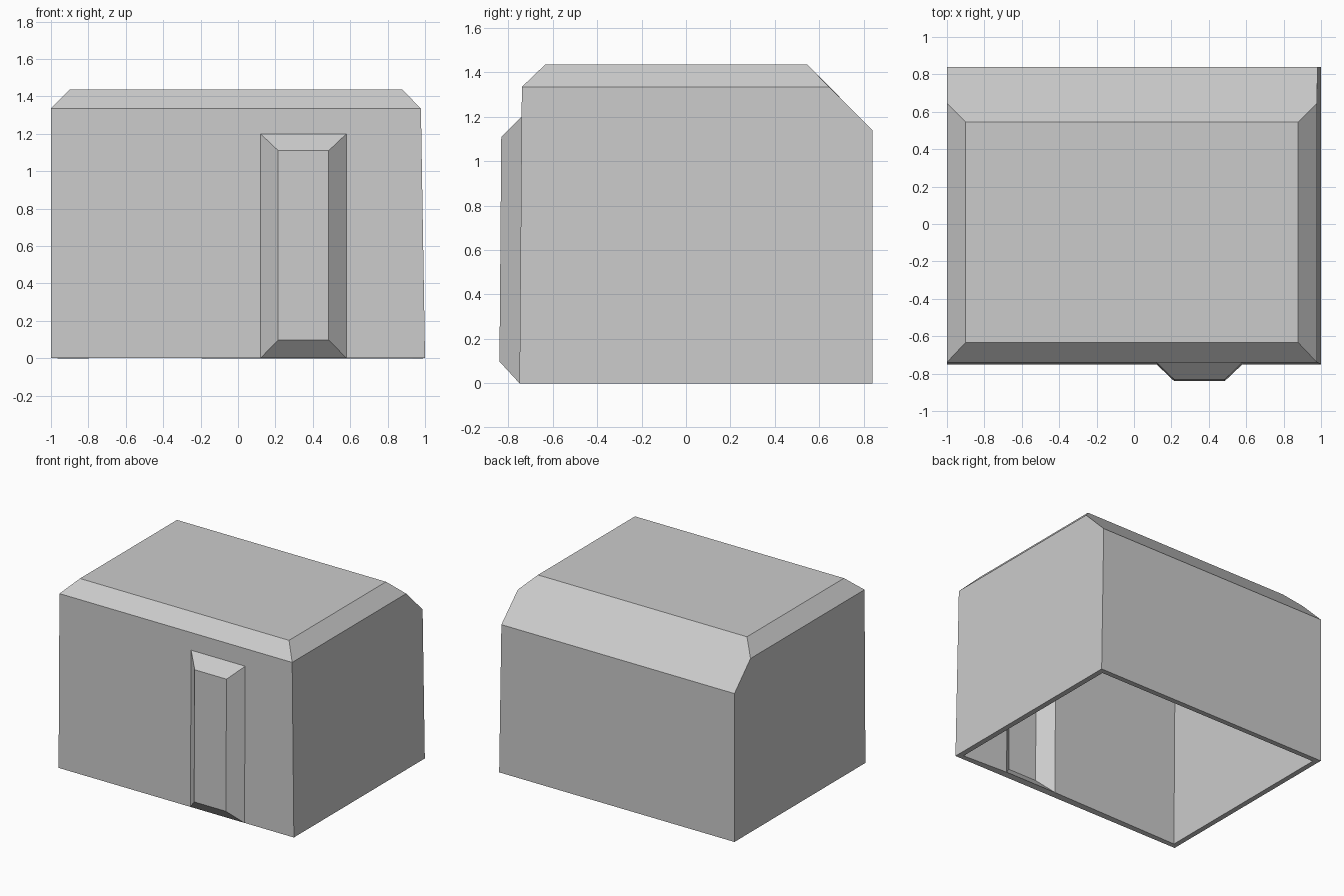
import bpy
import bmesh

cube = bpy.data.objects.get("Cube")
if cube:
    bpy.data.objects.remove(cube, do_unlink=True)

# Single plain material
grey = bpy.data.materials.new("plain grey")
grey.use_nodes = True
colour = (0.6, 0.6, 0.6, 1)
grey.diffuse_color = colour
grey.node_tree.nodes["Principled BSDF"].inputs["Base Color"].default_value = colour

bm = bmesh.new()


def wall_x(z):
    """Right-hand wall leans in slightly towards the top."""
    return 1 - 0.0165 * z


def wall_y(z):
    """Front wall leans in slightly towards the top."""
    return -0.75 + 0.008 * z


def vert(x, y, z):
    return bm.verts.new((x, y, z))


def section(left, right, front, z_front, back, z_back, shoulder=None):
    """Ring corners: front left, front right, back right, back left."""
    return [vert(left, front, z_front), vert(right, front, z_front),
            vert(wall_x(z_back) if shoulder else right, back, z_back),
            vert(left, back, z_back)]


EAVE, BACK_EAVE, TOP = 1.335, 1.14, 1.437
base = section(-1, 1, -0.75, 0, 0.84, 0)
eave = section(-1, wall_x(EAVE), wall_y(EAVE), EAVE, 0.84, BACK_EAVE, True)
roof = section(-0.9, 0.877, -0.633, TOP, 0.545, TOP)
shoulder_r = vert(wall_x(EAVE), 0.645, EAVE)
shoulder_l = vert(-1, 0.645, EAVE)

# Raised door panel: outer frame on the wall, smaller panel pushed forward
frame = [vert(x, wall_y(z), z) for x, z in
         ((0.12, 0), (0.12, 1.2), (0.58, 1.2), (0.58, 0))]
panel = [vert(x, wall_y(z) - 0.091, z) for x, z in
         ((0.215, 0.098), (0.215, 1.11), (0.485, 1.11), (0.485, 0.098))]

faces = [
    [base[0], *frame, base[1], eave[1], eave[0]],            # front wall
    [base[1], base[2], eave[2], shoulder_r, eave[1]],        # right wall
    [base[2], base[3], eave[3], eave[2]],                    # back wall
    [base[3], base[0], eave[0], shoulder_l, eave[3]],        # left wall
    [eave[0], eave[1], roof[1], roof[0]],                    # front bevel
    [eave[1], shoulder_r, roof[2], roof[1]],                 # right bevel
    [shoulder_r, eave[2], eave[3], shoulder_l, roof[3], roof[2]],  # back slope
    [shoulder_l, eave[0], roof[0], roof[3]],                 # left bevel
    roof,                                                    # flat roof
    panel[::-1],                                             # door panel
]
for i in range(4):                                           # door bevels
    j = (i + 1) % 4
    faces.append([frame[j], frame[i], panel[i], panel[j]])
for f in faces:
    bm.faces.new(f)
bmesh.ops.recalc_face_normals(bm, faces=bm.faces)
roof_face = max(bm.faces, key=lambda f: f.calc_center_median().z)
roof_face.normal_update()
if roof_face.normal.z < 0:
    bmesh.ops.reverse_faces(bm, faces=bm.faces)

mesh = bpy.data.meshes.new("hut_shell")
bm.to_mesh(mesh)
bm.free()
mesh.materials.append(grey)
hut = bpy.data.objects.new("hut_shell", mesh)
bpy.context.collection.objects.link(hut)

# Hollow walls, open underneath
shell = hut.modifiers.new("wall_thickness", "SOLIDIFY")
shell.thickness = 0.04
shell.offset = -1
shell.use_even_offset = True
